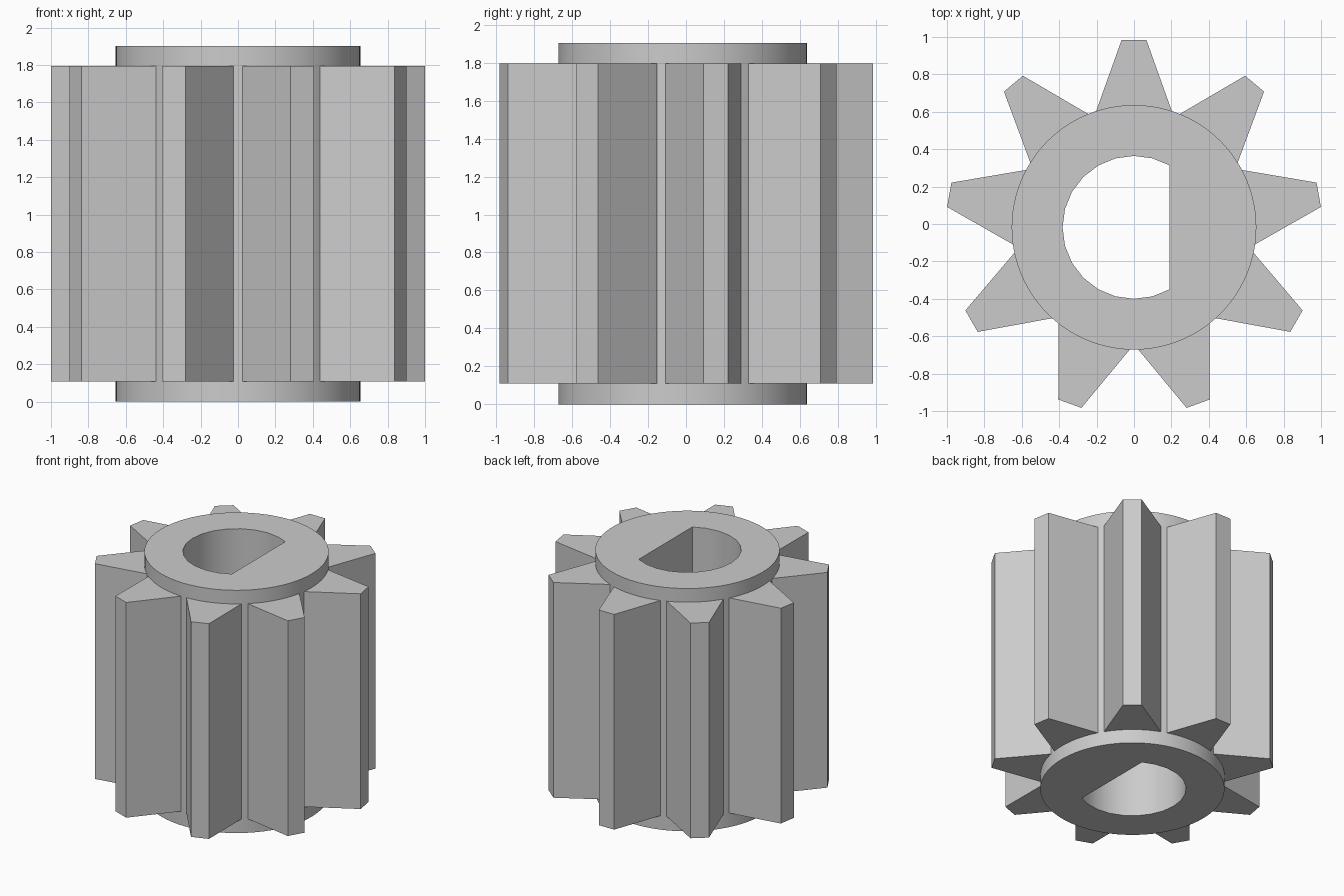
import bpy
import bmesh
from math import cos, sin, pi, acos, radians
from mathutils import Matrix, Vector

cube = bpy.data.objects.get("Cube")
if cube:
    bpy.data.objects.remove(cube, do_unlink=True)

TEETH = 9
CENTRE_Y = -0.018
HEIGHT = 1.902
TOOTH_Z = (0.109, 1.795)
HUB_R, TIP_R = 0.654, 1.003
BORE_R, FLAT_X = 0.382, 0.19

grey = bpy.data.materials.new("plain grey")
grey.use_nodes = True
grey.diffuse_color = (0.6, 0.6, 0.6, 1)
grey.node_tree.nodes["Principled BSDF"].inputs["Base Color"].default_value = (0.6, 0.6, 0.6, 1)


def arc(radius, start, end, steps):
    return [(radius * cos(start + (end - start) * i / steps),
             radius * sin(start + (end - start) * i / steps)) for i in range(steps + 1)]


def add_prism(bm, loops, z0, z1, turn=0.0):
    """Extrude one outline, with optional hole outlines, from z0 to z1."""
    place = Matrix.Translation((0, CENTRE_Y, 0)) @ Matrix.Rotation(turn, 4, "Z")
    caps = ([], [])
    for loop in loops:
        low, high = [[bm.verts.new(place @ Vector((x, y, z))) for x, y in loop]
                     for z in (z0, z1)]
        for i in range(len(loop)):
            j = (i + 1) % len(loop)
            bm.faces.new((low[i], low[j], high[j], high[i]))
            for cap, ring in zip(caps, (low, high)):
                cap.append(bm.edges.get((ring[i], ring[j])))
    for cap in caps:
        bmesh.ops.triangle_fill(bm, use_beauty=True, edges=cap, normal=(0, 0, 1))


def finish(bm, name):
    bmesh.ops.recalc_face_normals(bm, faces=bm.faces)
    mesh = bpy.data.meshes.new(name)
    bm.to_mesh(mesh)
    bm.free()
    mesh.materials.append(grey)
    obj = bpy.data.objects.new(name, mesh)
    bpy.context.collection.objects.link(obj)
    return obj


# Hub with a D-shaped bore
bm = bmesh.new()
flat_angle = acos(FLAT_X / BORE_R)
bore = arc(BORE_R, flat_angle, 2 * pi - flat_angle, 16)
add_prism(bm, [arc(HUB_R, 0, 2 * pi, 96)[:-1], bore], 0, HEIGHT)
hub = finish(bm, "hub")
bpy.ops.object.select_all(action="DESELECT")
hub.select_set(True)
bpy.context.view_layer.objects.active = hub
bpy.ops.object.shade_smooth_by_angle(angle=radians(30))

# Tapered teeth, rooted just inside the hub
half = [(0.066, TIP_R), (0.202, 0.622), (0.202, 0.58)]
profile = half + [(-x, y) for x, y in reversed(half)]
bm = bmesh.new()
for i in range(TEETH):
    add_prism(bm, [profile], *TOOTH_Z, turn=2 * pi * i / TEETH)
finish(bm, "gear_teeth")
